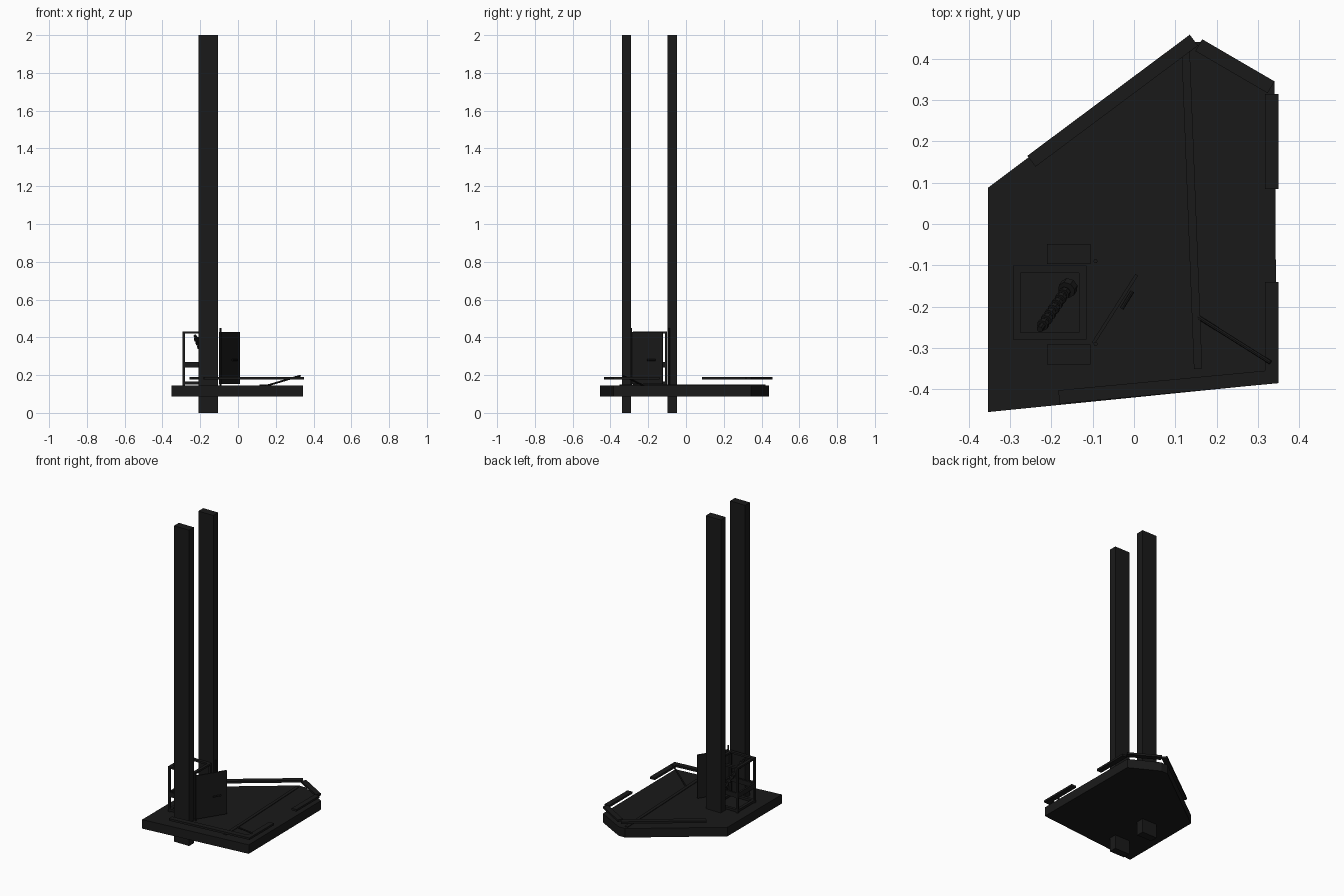
import bpy, bmesh
from mathutils import Vector

if "Cube" in bpy.data.objects:
    bpy.data.objects.remove(bpy.data.objects["Cube"])

mat = bpy.data.materials.new("dark_metal")
mat.diffuse_color = (0.01, 0.01, 0.01, 1)
mat.use_nodes = True
mat.node_tree.nodes["Principled BSDF"].inputs["Base Color"].default_value = mat.diffuse_color


def finish(name, bm):
    bmesh.ops.recalc_face_normals(bm, faces=bm.faces)
    me = bpy.data.meshes.new(name)
    bm.to_mesh(me)
    bm.free()
    me.materials.append(mat)
    ob = bpy.data.objects.new(name, me)
    bpy.context.collection.objects.link(ob)
    return ob


def prism(name, pts, z0, z1):
    """Extrude a floor outline from z0 to z1."""
    bm = bmesh.new()
    f = bm.faces.new([bm.verts.new((x, y, z0)) for x, y in pts])
    r = bmesh.ops.extrude_face_region(bm, geom=[f])
    bmesh.ops.translate(bm, vec=(0, 0, z1 - z0),
                        verts=[v for v in r["geom"] if isinstance(v, bmesh.types.BMVert)])
    return finish(name, bm)


def box(name, x0, x1, y0, y1, z0, z1):
    return prism(name, [(x0, y0), (x1, y0), (x1, y1), (x0, y1)], z0, z1)


def bar(name, a, b, w, z0, z1):
    """Flat bar whose right-hand edge runs from a to b, widening to the left."""
    a, b = Vector(a), Vector(b)
    d = (b - a).normalized()
    n = Vector((-d.y, d.x)) * w
    return prism(name, [a, b, b + n, a + n], z0, z1)


def rod(name, a, b, r, sides=8):
    a, b = Vector(a), Vector(b)
    bm = bmesh.new()
    bmesh.ops.create_cone(bm, cap_ends=True, segments=sides, radius1=r, radius2=r,
                          depth=(b - a).length)
    bm.transform((b - a).to_track_quat('Z', 'Y').to_matrix().to_4x4())
    bmesh.ops.translate(bm, vec=(a + b) / 2, verts=bm.verts)
    return finish(name, bm)


# Platform deck
prism("platform", [(-0.353, -0.455), (0.345, -0.385), (0.34, 0.345),
                   (0.165, 0.44), (0.118, 0.44), (-0.353, 0.088)], 0.088, 0.145)
bar("floor_strip", (0.165, -0.35), (0.135, 0.42), 0.02, 0.144, 0.149)

# Tall guide posts running through the deck
box("front_guide_post", -0.21, -0.105, -0.34, -0.292, 0, 2)
box("rear_guide_post", -0.21, -0.105, -0.097, -0.048, 0, 2)

# Edge rails
for name, a, b in [
    ("front_rail", (-0.18, -0.435), (0.35, -0.385)),
    ("right_front_rail", (0.35, -0.385), (0.35, -0.14)),
    ("right_rear_rail", (0.35, 0.085), (0.35, 0.315)),
    ("rear_corner_rail", (0.34, 0.345), (0.165, 0.447)),
    ("rear_left_rail", (0.135, 0.458), (-0.258, 0.165)),
]:
    bar(name, a, b, 0.033, 0.177, 0.19)

# Leaning lever on the deck
rod("floor_lever", (0.155, -0.225, 0.145), (0.33, -0.335, 0.197), 0.005)

# Open control cage: corner uprights and frame rings
X0, X1, Y0, Y1 = -0.293, -0.115, -0.28, -0.1
for i, (x, y) in enumerate([(X0, Y0), (X1 - .012, Y0), (X0, Y1 - .012), (X1 - .012, Y1 - .012)]):
    box(f"cage_upright_{i}", x, x + .012, y, y + .012, 0.145, 0.43)
for label, z, h, w in [("base", 0.15, 0.015, 0.018), ("middle", 0.24, 0.03, 0.012), ("top", 0.42, 0.012, 0.018)]:
    box(f"cage_{label}_front", X0, X1, Y0, Y0 + w, z, z + h)
    box(f"cage_{label}_rear", X0, X1, Y1 - w, Y1, z, z + h)
    box(f"cage_{label}_left", X0, X0 + w, Y0 + w, Y1 - w, z, z + h)
    box(f"cage_{label}_right", X1 - w, X1, Y0 + w, Y1 - w, z, z + h)

# Stepped mechanism leaning inside the cage
p, q = Vector((-0.16, -0.155, 0.25)), Vector((-0.228, -0.255, 0.41))
rod("mechanism_shaft", p, q, 0.008)
step = (q - p) / 8
for i in range(1, 8):
    c = p + step * i
    rod(f"mechanism_collar_{i}", c - step * 0.25, c + step * 0.25, 0.014)
rod("mechanism_head", p - step * 0.4, p + step * 0.4, 0.022)

# Open gate leaf with hinge poles
bar("gate_leaf", (-0.095, -0.29), (0.01, -0.125), 0.008, 0.152, 0.427)
for i, y in enumerate((-0.29, -0.09)):
    rod(f"gate_pole_{i}", (-0.093, y, 0.145), (-0.093, y, 0.45), 0.005)
rod("gate_handle", (-0.03, -0.205, 0.28), (-0.004, -0.163, 0.28), 0.005)
